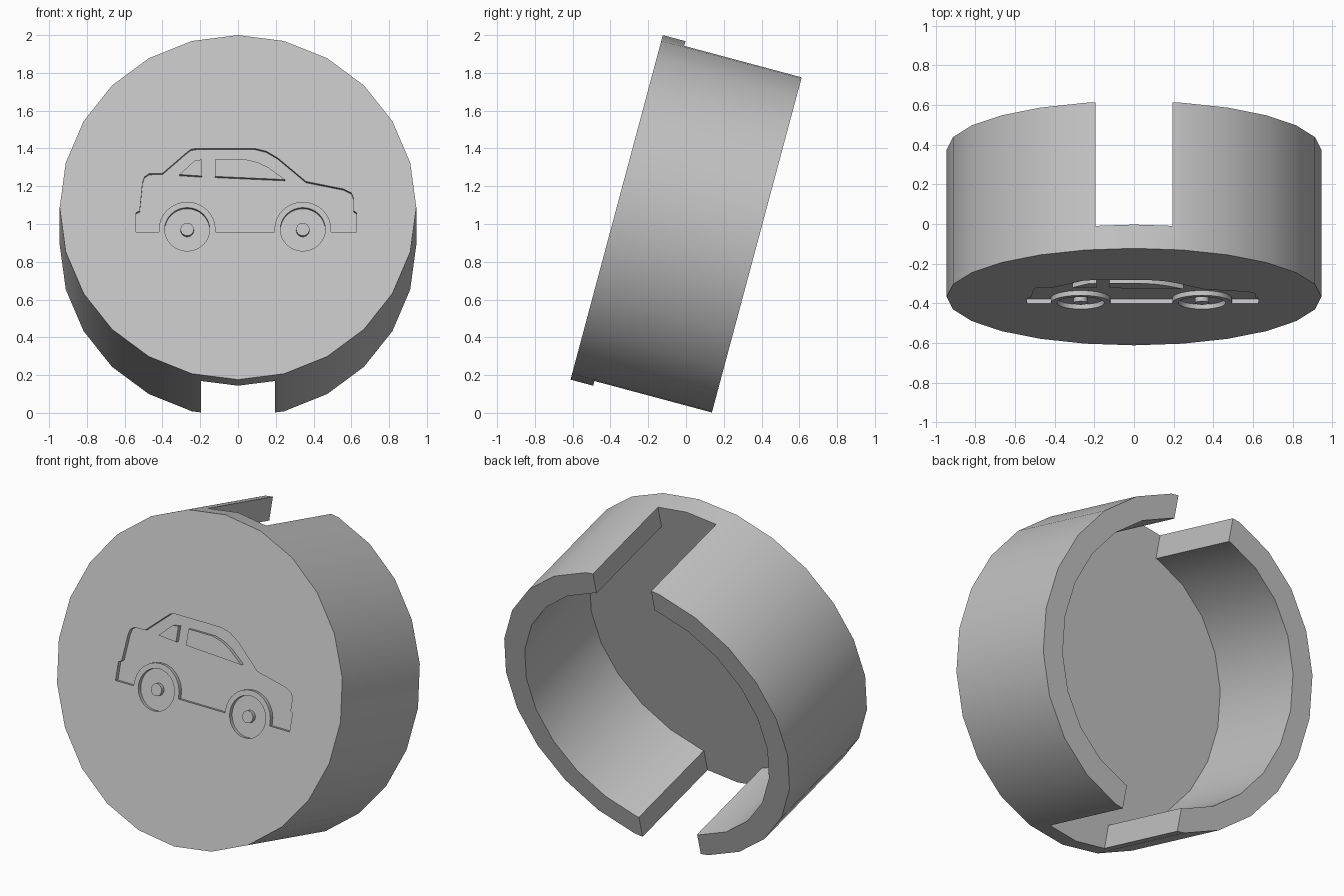
import bpy, bmesh
from math import sin, cos, pi, radians
from mathutils import Matrix

cube = bpy.data.objects.get("Cube")
if cube:
    bpy.data.objects.remove(cube)

TILT = radians(15)
RADIUS, LENGTH, WALL, FLOOR, ENGRAVE = 0.944, 0.768, 0.136, 0.124, 0.025
FACE_Y, FACE_Z = -0.367, 1.088
# Local frame: xy is the front disc, +z points out of it
PLACE = Matrix.Translation((0, FACE_Y, FACE_Z)) @ Matrix.Rotation(pi / 2 - TILT, 4, 'X')

grey = bpy.data.materials.new("light_grey")
grey.use_nodes = True
colour = (0.54, 0.54, 0.54, 1)
grey.diffuse_color = colour
grey.node_tree.nodes["Principled BSDF"].inputs["Base Color"].default_value = colour


def prism(name, points, z_low, z_high):
    """Extrude a flat outline between two depths behind the front disc."""
    bm = bmesh.new()
    face = bm.faces.new([bm.verts.new((x, y, z_low)) for x, y in points])
    extruded = bmesh.ops.extrude_face_region(bm, geom=[face])["geom"]
    top = [v for v in extruded if isinstance(v, bmesh.types.BMVert)]
    bmesh.ops.translate(bm, verts=top, vec=(0, 0, z_high - z_low))
    bmesh.ops.recalc_face_normals(bm, faces=bm.faces)
    mesh = bpy.data.meshes.new(name)
    bm.to_mesh(mesh)
    bm.free()
    mesh.materials.append(grey)
    obj = bpy.data.objects.new(name, mesh)
    bpy.context.collection.objects.link(obj)
    obj.matrix_world = PLACE
    return obj


def arc(cx, cy, radius, steps, turn=2 * pi):
    count = steps if turn == 2 * pi else steps + 1
    return [(cx + radius * cos(turn * i / steps), cy + radius * sin(turn * i / steps))
            for i in range(count)]


def on_face(points):
    """Project upright x, z positions onto the leaning disc."""
    return [(x, (z - FACE_Z) / cos(TILT)) for x, z in points]


def select_only(obj):
    bpy.ops.object.select_all(action='DESELECT')
    obj.select_set(True)
    bpy.context.view_layer.objects.active = obj


def cut(target, cutter):
    cutter.hide_render = True
    mod = target.modifiers.new(cutter.name, 'BOOLEAN')
    mod.operation = 'DIFFERENCE'
    mod.solver = 'EXACT'
    mod.object = cutter
    select_only(target)
    bpy.ops.object.modifier_apply(modifier=mod.name)
    bpy.data.objects.remove(cutter)


# Cup with a hollow back and a slot through the wall at top and bottom
cup = prism("cup", arc(0, 0, RADIUS, 24), -LENGTH, 0)
cut(cup, prism("cavity", arc(0, 0, RADIUS - WALL, 24), -LENGTH - 0.1, -FLOOR))
slot = [(-0.195, -1.2), (0.195, -1.2), (0.195, 1.2), (-0.195, 1.2)]
cut(cup, prism("slot", slot, -LENGTH - 0.2, -FLOOR))

# Engraved car body, with wheel arches bitten out of the sill
WHEELS = (0.343, -0.269)
WHEEL_Z, SILL = 0.972, 0.958
wheel_v = on_face([(0, WHEEL_Z)])[0][1]
outline = on_face([
    (-0.54, SILL), (-0.54, 1.06), (-0.52, 1.07), (-0.505, 1.22), (-0.495, 1.25),
    (-0.47, 1.267), (-0.4, 1.268), (-0.27, 1.38), (-0.25, 1.395), (-0.22, 1.4),
    (0.09, 1.4), (0.15, 1.385), (0.21, 1.35), (0.36, 1.225), (0.56, 1.185),
    (0.6, 1.165), (0.612, 1.135), (0.612, 1.07), (0.627, 1.06), (0.627, SILL)])
for x in WHEELS:
    outline += on_face([(x + 0.15, SILL)])
    outline += arc(x, wheel_v, 0.15, 16, pi)
    outline += on_face([(x - 0.15, SILL)])
cut(cup, prism("car_body", outline, -ENGRAVE, 0.05))

# Engraved wheels
for x in WHEELS:
    cut(cup, prism("wheel", arc(x, wheel_v, 0.119, 32), -ENGRAVE, 0.05))

# Windows and hubs left standing inside the engraving
rear = [(-0.31, 1.262), (-0.23, 1.335), (-0.19, 1.342), (-0.19, 1.254)]
front = [(-0.123, 1.252), (-0.123, 1.342), (0.04, 1.342), (0.1, 1.328),
         (0.16, 1.3), (0.25, 1.235)]
parts = [cup,
         prism("rear_window", on_face(rear), -ENGRAVE - 0.005, 0),
         prism("front_window", on_face(front), -ENGRAVE - 0.005, 0)]
for x, name in zip(WHEELS, ("front_hub", "rear_hub")):
    parts.append(prism(name, arc(x, wheel_v, 0.035, 24), -ENGRAVE - 0.005, 0))

for part in parts:
    select_only(part)
    bpy.ops.object.shade_smooth_by_angle(angle=radians(30))
